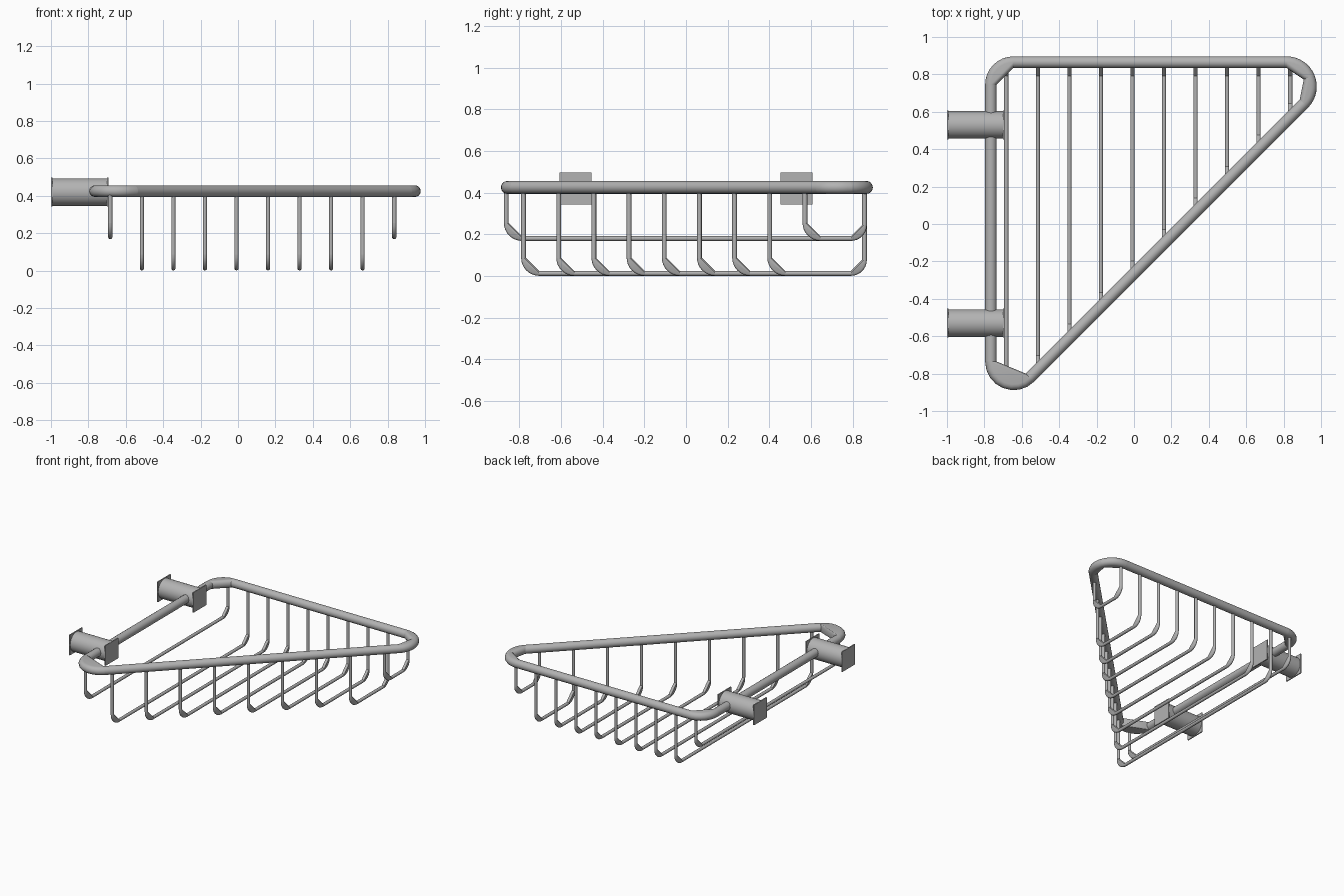
import bpy, bmesh, math
from mathutils import Vector, Matrix

cube = bpy.data.objects.get("Cube")
if cube:
    bpy.data.objects.remove(cube)

metal = bpy.data.materials.new("brushed grey metal")
metal.use_nodes = True
metal.diffuse_color = (0.45, 0.45, 0.45, 1)
metal.node_tree.nodes["Principled BSDF"].inputs["Base Color"].default_value = (0.45, 0.45, 0.45, 1)


def finish(bm, name, angle=40):
    bmesh.ops.recalc_face_normals(bm, faces=bm.faces)
    mesh = bpy.data.meshes.new(name)
    bm.to_mesh(mesh)
    bm.free()
    mesh.materials.append(metal)
    obj = bpy.data.objects.new(name, mesh)
    bpy.context.collection.objects.link(obj)
    bpy.ops.object.select_all(action='DESELECT')
    obj.select_set(True)
    bpy.context.view_layer.objects.active = obj
    bpy.ops.object.shade_smooth_by_angle(angle=math.radians(angle))
    return obj


def ring_points(centre, direction, up, radius, sides):
    side = direction.cross(up).normalized()
    return [centre + radius * (math.cos(a) * side + math.sin(a) * up)
            for a in (2 * math.pi * i / sides for i in range(sides))]


def hull(bm, points):
    verts = [bm.verts.new(p) for p in points]
    result = bmesh.ops.convex_hull(bm, input=verts)
    loose = {v for v in result["geom_interior"] if isinstance(v, bmesh.types.BMVert)}
    bmesh.ops.delete(bm, geom=list(loose), context='VERTS')


def bent_bar(name, corners, bends, up, radius, sides, closed=False, parts=None):
    """Straight bars joined by bends that are filled flat on their inner side."""
    bm = bmesh.new()
    pts = [Vector(p) for p in corners]
    up = Vector(up)
    count = len(pts)
    entry, leave = list(pts), list(pts)
    for i in range(count):
        if not bends[i]:
            continue
        a = (pts[i] - pts[i - 1]).normalized()
        b = (pts[(i + 1) % count] - pts[i]).normalized()
        turn = a.angle(b)
        cut = bends[i] * math.tan(turn / 2)
        entry[i], leave[i] = pts[i] - a * cut, pts[i] + b * cut
        inward = (b - a * a.dot(b)).normalized()
        centre = entry[i] + inward * bends[i]
        pieces = parts[i] if parts else 1
        steps = 8
        for k in range(pieces):
            cloud = []
            for s in range(steps + 1):
                t = turn * (k + s / steps) / pieces
                out = a * math.sin(t) - inward * math.cos(t)
                along = a * math.cos(t) + inward * math.sin(t)
                cloud += ring_points(centre + out * bends[i], along, up, radius, sides)
            hull(bm, cloud)
    for i in range(count if closed else count - 1):
        p, q = leave[i], entry[(i + 1) % count]
        d = (q - p).normalized()
        ends = [[bm.verts.new(v) for v in ring_points(c, d, up, radius, sides)] for c in (p, q)]
        for k in range(sides):
            n = (k + 1) % sides
            bm.faces.new((ends[0][k], ends[0][n], ends[1][n], ends[1][k]))
        for e in ends:
            bm.faces.new(e)
    return finish(bm, name)


# Triangular rim
LEFT, BACK, RIM_Z, SLOPE = -0.765, 0.865, 0.425, -0.265
rim_corners = [(LEFT, BACK, RIM_Z), (LEFT, LEFT + SLOPE, RIM_Z), (BACK - SLOPE, BACK, RIM_Z)]
bent_bar("rim", rim_corners, [0.12, 0.122, 0.13], (0, 0, 1), 0.031, 16, True, [1, 1, 2])

# Hanging wires, with shallow ones at both ends
for i in range(10):
    x = -0.683 + 0.1687 * i
    bottom = 0.18 if i in (0, 9) else 0.0125
    front = max(x + SLOPE, -0.862)
    path = [(x, 0.856, RIM_Z), (x, 0.856, bottom), (x, front, bottom), (x, front, RIM_Z)]
    bent_bar(f"basket_wire_{i + 1}", path, [0, 0.065, 0.075, 0], (1, 0, 0), 0.0115, 10)

# Wall mounts: round posts with a square plate at each end
for label, y in (("front", -0.53), ("back", 0.53)):
    bm = bmesh.new()
    place = Matrix.Translation((-0.845, y, 0.42)) @ Matrix.Rotation(math.pi / 2, 4, 'Y')
    bmesh.ops.create_cone(bm, cap_ends=True, segments=32, radius1=0.074, radius2=0.074,
                          depth=0.3, matrix=place)
    finish(bm, f"{label}_mount_post")
    for end, x in (("wall", -0.996), ("inner", -0.696)):
        bm = bmesh.new()
        size = Matrix.Diagonal((0.008, 0.154, 0.154, 1))
        bmesh.ops.create_cube(bm, size=1, matrix=Matrix.Translation((x, y, 0.42)) @ size)
        finish(bm, f"{label}_mount_{end}_plate")
